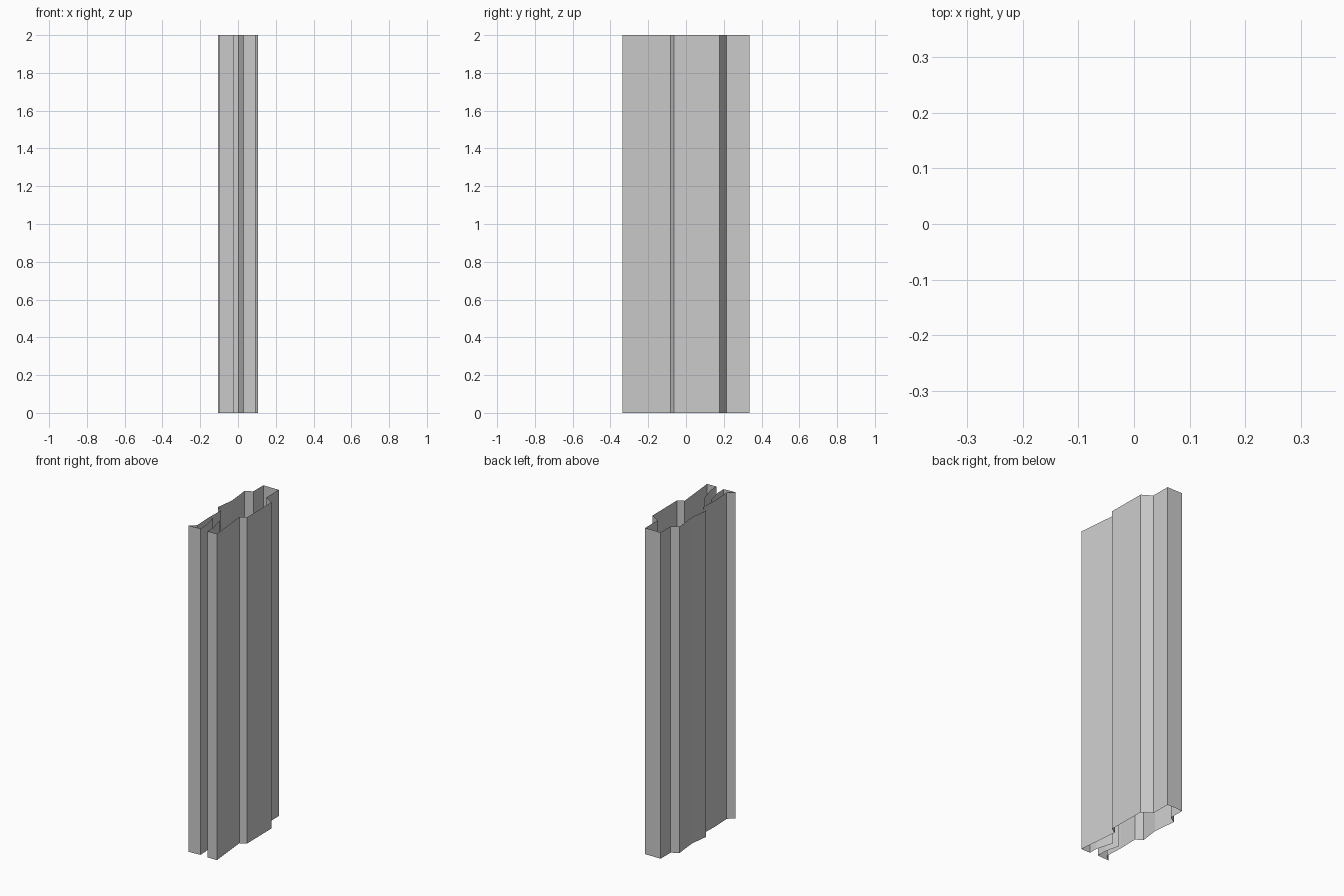
import bpy
import bmesh

if "Cube" in bpy.data.objects:
    bpy.data.objects.remove(bpy.data.objects["Cube"])

HEIGHT = 2.0

# Plan outline of the thin sheet, in three runs joined end to end
right_wall = [(0.092, -0.337), (0.067, -0.083), (0.105, -0.063),
              (0.102, 0.178), (0.043, 0.215), (0.042, 0.335)]
left_wall = [(-0.062, 0.335), (-0.062, 0.238), (-0.105, 0.213),
             (-0.09, 0.07), (-0.105, -0.045), (-0.065, -0.07),
             (-0.068, -0.19), (-0.062, -0.305), (-0.1, -0.337)]
right_lip = [(0.0, -0.18), (0.03, -0.283), (0.03, -0.337)]
left_lip = [(-0.022, -0.333), (-0.024, -0.27), (-0.045, -0.18)]


def extrude_sheet(name, outline, height):
    """Raise an open outline into a single-skin wall without caps."""
    bm = bmesh.new()
    verts = [bm.verts.new((x, y, 0)) for x, y in outline]
    edges = [bm.edges.new(pair) for pair in zip(verts, verts[1:])]
    result = bmesh.ops.extrude_edge_only(bm, edges=edges)
    top = [g for g in result["geom"] if isinstance(g, bmesh.types.BMVert)]
    bmesh.ops.translate(bm, verts=top, vec=(0, 0, height))
    bm.normal_update()
    # Face the sheet outwards, judged by the long right-hand panel
    side = max(bm.faces, key=lambda f: f.calc_center_median().x)
    if side.normal.x < 0:
        bmesh.ops.reverse_faces(bm, faces=bm.faces[:])
    mesh = bpy.data.meshes.new(name)
    bm.to_mesh(mesh)
    bm.free()
    obj = bpy.data.objects.new(name, mesh)
    bpy.context.collection.objects.link(obj)
    return obj


# Folded sheet column: lips at the front slot, stepped side walls, flat back
extrude_sheet("folded_column", right_lip + right_wall + left_wall + left_lip, HEIGHT)
